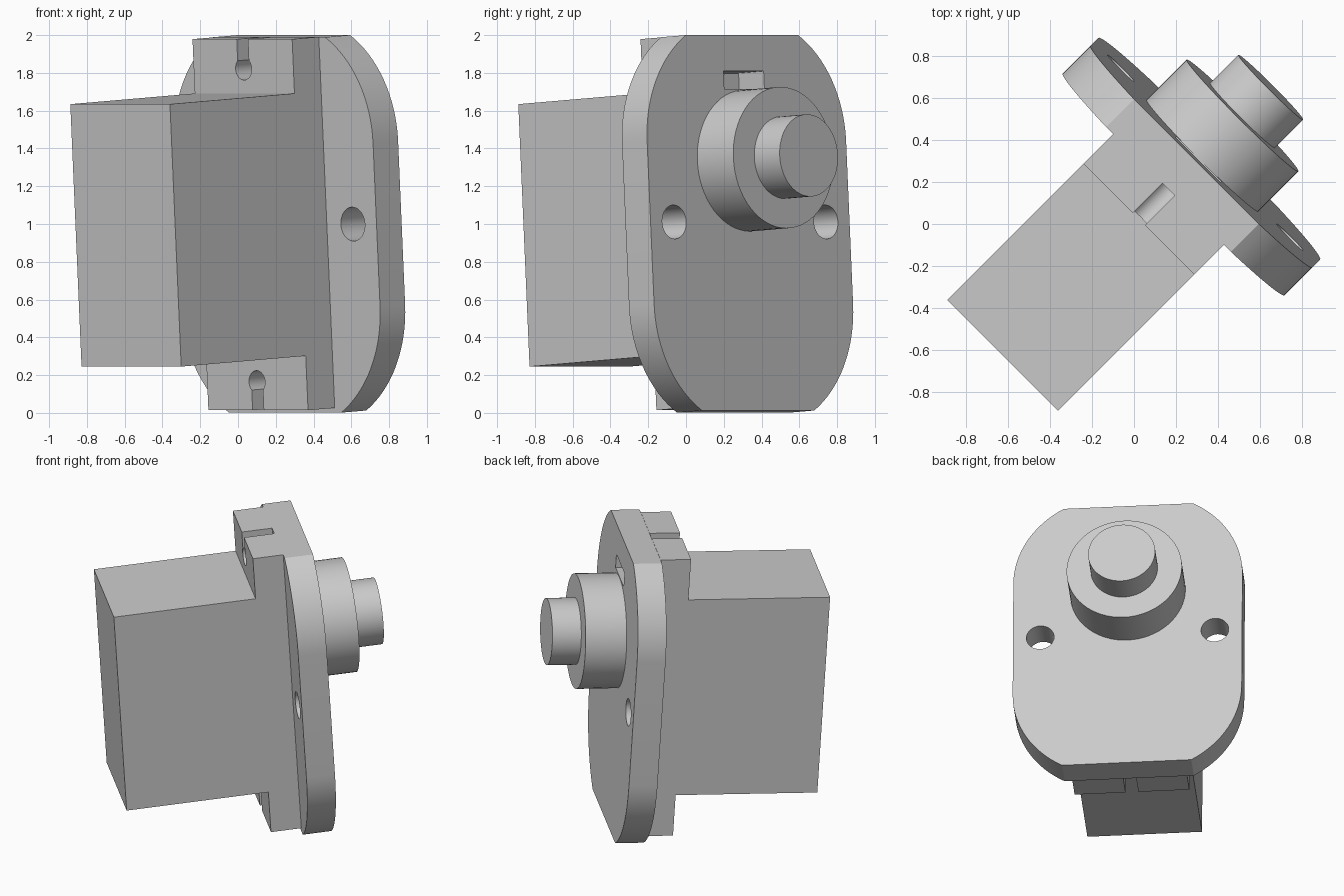
import bpy, bmesh
from math import radians, cos, sin, pi, acos
from mathutils import Matrix

if "Cube" in bpy.data.objects:
    bpy.data.objects.remove(bpy.data.objects["Cube"], do_unlink=True)

# Whole assembly is turned about z and tipped back slightly
POSE = Matrix.Rotation(radians(-45), 4, 'Z') @ Matrix.Rotation(radians(3.47), 4, 'X')

grey = bpy.data.materials.new("plain_grey")
grey.use_nodes = True
colour = (0.6, 0.6, 0.6, 1)
grey.diffuse_color = colour
grey.node_tree.nodes["Principled BSDF"].inputs["Base Color"].default_value = colour


def prism(name, points, back, front):
    """Extrude an (across, up) profile along the shaft axis."""
    bm = bmesh.new()
    face = bm.faces.new([bm.verts.new((x, back, z)) for x, z in points])
    ext = bmesh.ops.extrude_face_region(bm, geom=[face])
    new = [v for v in ext["geom"] if isinstance(v, bmesh.types.BMVert)]
    bmesh.ops.translate(bm, verts=new, vec=(0, front - back, 0))
    bmesh.ops.recalc_face_normals(bm, faces=bm.faces)
    bm.transform(POSE)
    mesh = bpy.data.meshes.new(name)
    bm.to_mesh(mesh)
    bm.free()
    mesh.materials.append(grey)
    obj = bpy.data.objects.new(name, mesh)
    bpy.context.collection.objects.link(obj)
    return obj


def rect(half, low, high):
    return [(-half, low), (half, low), (half, high), (-half, high)]


def circle(x, z, r, n=64):
    return [(x + r * cos(2 * pi * i / n), z + r * sin(2 * pi * i / n)) for i in range(n)]


def select(obj):
    bpy.ops.object.select_all(action='DESELECT')
    obj.select_set(True)
    bpy.context.view_layer.objects.active = obj


def cut(obj, points, back, front):
    cutter = prism("cutter", points, back, front)
    cutter.hide_render = True
    mod = obj.modifiers.new("cut", 'BOOLEAN')
    mod.operation, mod.solver, mod.object = 'DIFFERENCE', 'EXACT', cutter
    select(obj)
    bpy.ops.object.modifier_apply(modifier=mod.name)
    bpy.data.objects.remove(cutter, do_unlink=True)


def plate_outline(half, flat, low, high, r, n=16):
    """Straight sides, large corner arcs and flat ends."""
    cx, end = half - r, acos((flat - half + r) / r)
    rise = r * sin(end)
    arc = [(cx + r * cos(end * i / n), r * sin(end * i / n)) for i in range(n + 1)]
    right = [(x, low + rise - z) for x, z in reversed(arc)]
    right += [(x, high - rise + z) for x, z in arc]
    return right + [(-x, z) for x, z in reversed(right)]


BLOCK, PLATE, FACE = 0.152, 0.352, 0.54

# Body and mounting block
body = prism("body", rect(0.373, 0.293, 1.685), -0.782, BLOCK)
block = prism("mounting_block", rect(0.373, 0.005, 1.973), BLOCK, PLATE)

# Keyhole slots open to the top and bottom of the block
for hole, low, high in ((1.816, 1.816, 2.1), (0.155, -0.1, 0.155)):
    cut(block, circle(0, hole, 0.06, 32), 0.05, 0.45)
    cut(block, rect(0.042, low, high), 0.05, 0.45)

# Flange plate with two screw holes and a small window
plate = prism("flange_plate", plate_outline(0.745, 0.42, -0.02, 1.971, 0.65), PLATE, FACE)
for side in (-1, 1):
    cut(plate, circle(side * 0.568, 0.98, 0.09, 32), 0.2, 0.7)
cut(plate, rect(0.15, 1.685, 1.78), 0.2, 0.7)

# Boss and shaft
boss = prism("boss", circle(0, 1.305, 0.375), FACE, 0.81)
shaft = prism("shaft", circle(0, 1.305, 0.218), 0.81, 1.0)

for part in (block, plate, boss, shaft):
    select(part)
    bpy.ops.object.shade_smooth_by_angle(angle=radians(25))
